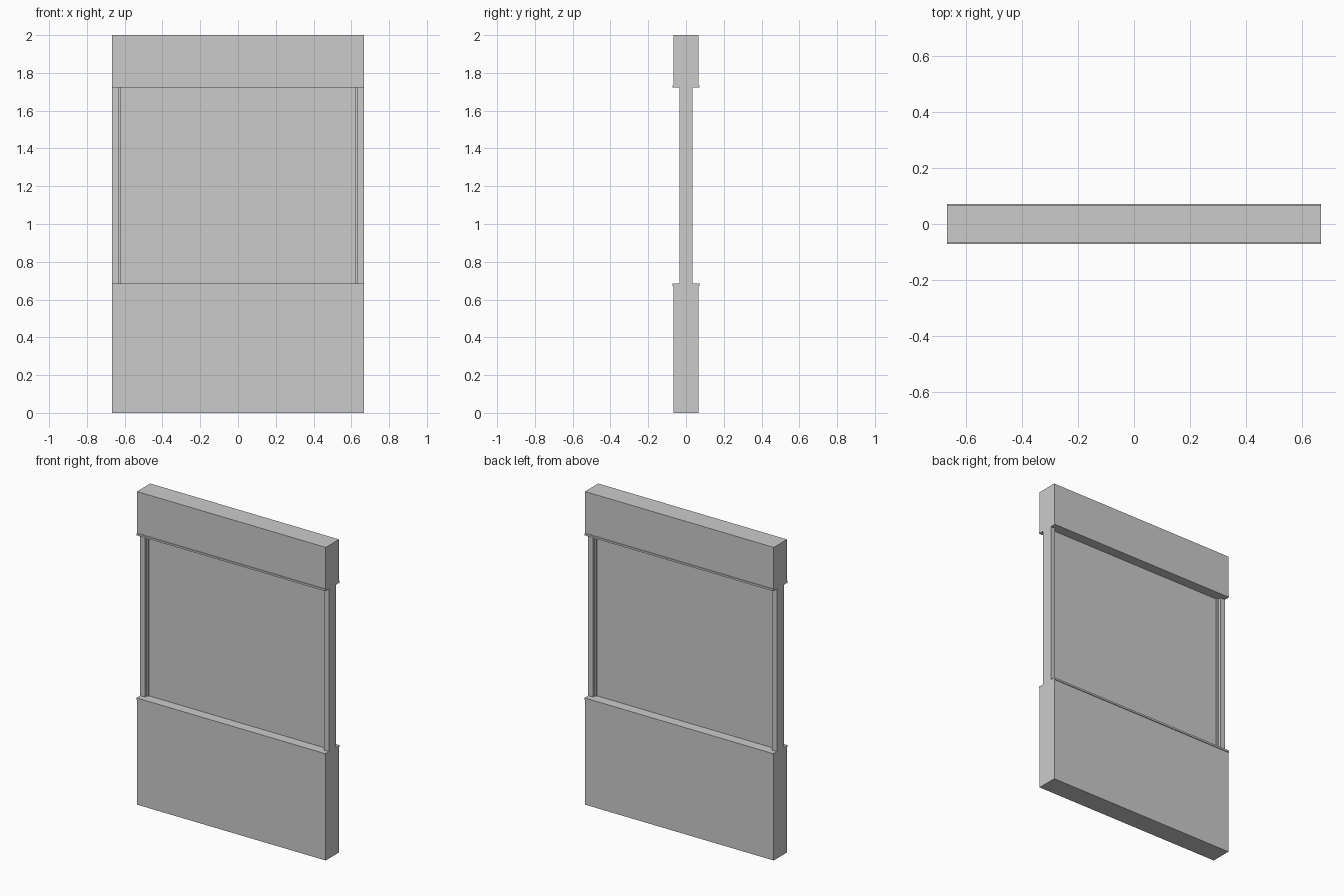
import bpy
import bmesh

if "Cube" in bpy.data.objects:
    bpy.data.objects.remove(bpy.data.objects["Cube"])


def box(name, x, y, z):
    """Axis-aligned box from (min, max) ranges."""
    bm = bmesh.new()
    bmesh.ops.create_cube(bm, size=1)
    for v in bm.verts:
        for i, (lo, hi) in enumerate((x, y, z)):
            v.co[i] = lo if v.co[i] < 0 else hi
    mesh = bpy.data.meshes.new(name)
    bm.to_mesh(mesh)
    bm.free()
    obj = bpy.data.objects.new(name, mesh)
    bpy.context.collection.objects.link(obj)
    return obj


W = 0.667              # half width of the wall
WALL = (-0.067, 0.067)
TRIM = (-0.072, 0.072)
Z0, Z1 = 0.684, 1.722  # window opening

# Solid wall below and above the window
box("lower_wall", (-W, W), WALL, (0, 0.672))
box("upper_wall", (-W, W), WALL, (1.734, 2.0))

# Thin projecting trim slabs
box("sill_trim", (-W, W), TRIM, (0.672, Z0))
box("head_trim", (-W, W), TRIM, (Z1, 1.734))

# Side posts with a narrow inner bead holding the pane
for side, s in (("left", -1), ("right", 1)):
    box(side + "_post", sorted((s * 0.633, s * W)), (-0.035, 0.035), (Z0, Z1))
    box(side + "_bead", sorted((s * 0.622, s * 0.633)), (-0.018, 0.018), (Z0, Z1))

# Window pane
box("window_pane", (-0.622, 0.622), (-0.008, 0.008), (Z0, Z1))
